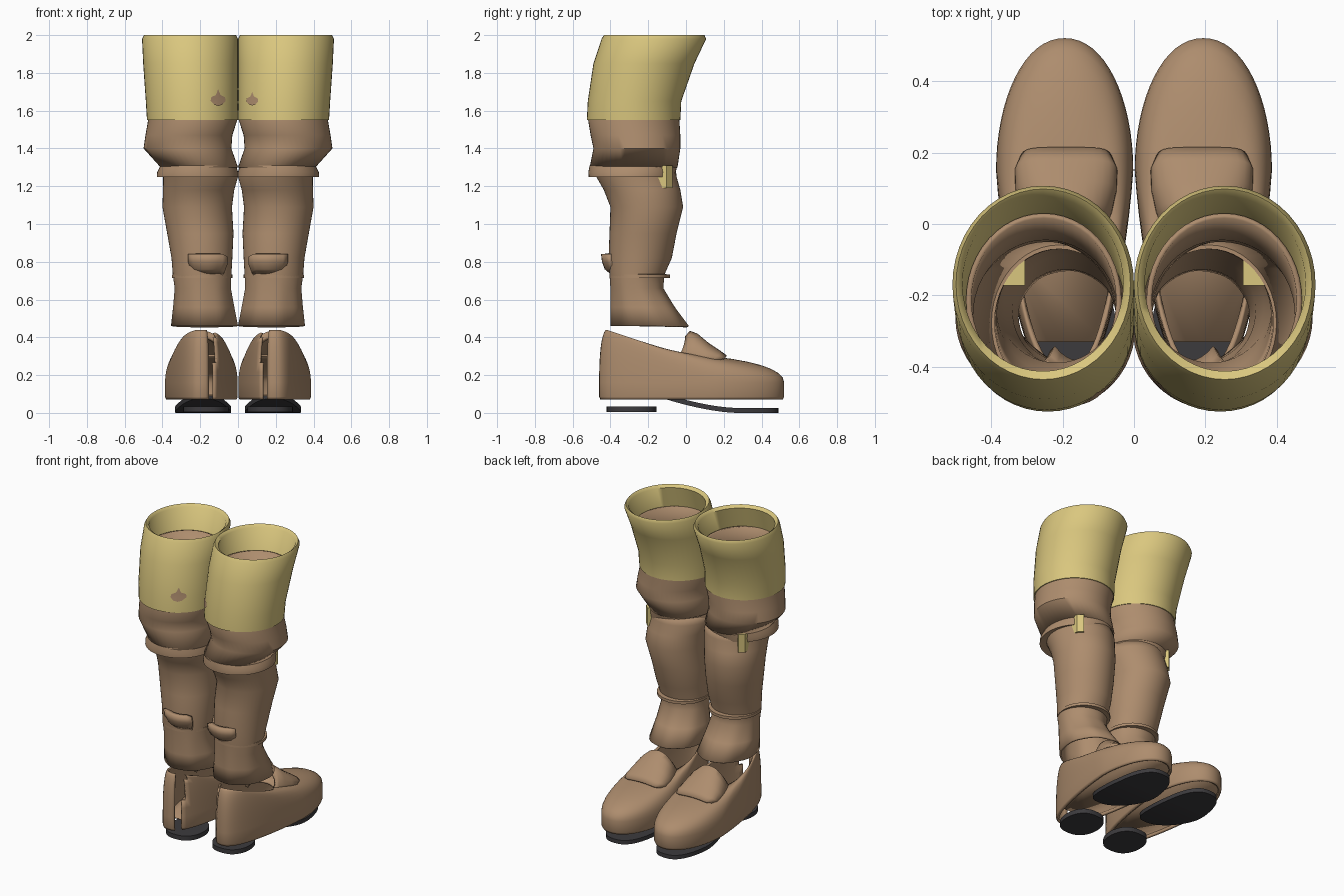
import bpy, bmesh, math

if "Cube" in bpy.data.objects:
    bpy.data.objects.remove(bpy.data.objects["Cube"])

def material(name, rgb):
    m = bpy.data.materials.new(name)
    m.diffuse_color = (*rgb, 1)
    m.use_nodes = True
    m.node_tree.nodes["Principled BSDF"].inputs["Base Color"].default_value = m.diffuse_color
    return m

BROWN = material("brown leather", (0.42, 0.265, 0.155))
YELLOW = material("yellow cloth", (0.70, 0.57, 0.21))
DARK = material("dark rubber", (0.045, 0.043, 0.047))
N = 48

def make(name, bm, mat, thick=0.0, mirror=True, angle=40):
    bmesh.ops.recalc_face_normals(bm, faces=bm.faces)
    me = bpy.data.meshes.new(name)
    bm.to_mesh(me)
    bm.free()
    me.materials.append(mat)
    me.polygons.foreach_set("use_smooth", [True] * len(me.polygons))
    me.set_sharp_from_angle(angle=math.radians(angle))
    ob = bpy.data.objects.new(name, me)
    bpy.context.collection.objects.link(ob)
    if thick:
        s = ob.modifiers.new("thickness", 'SOLIDIFY')
        s.thickness = thick
        s.offset = -1
    if mirror:
        ob.modifiers.new("pair", 'MIRROR')
        ob.modifiers["pair"].use_mirror_merge = False
    return ob

def grid(rows, closed=True, loop=False):
    """Skin rows of points into quads."""
    bm = bmesh.new()
    vs = [[bm.verts.new(p) for p in r] for r in rows]
    n = len(rows[0])
    for i in range(len(vs) if loop else len(vs) - 1):
        a, b = vs[i], vs[(i + 1) % len(vs)]
        for j in range(n if closed else n - 1):
            k = (j + 1) % n
            bm.faces.new((a[j], a[k], b[k], b[j]))
    return bm

def ring(z, x0, x1, y0, y1, ripple=0.0):
    pts = []
    for j in range(N):
        t = 2 * math.pi * j / N
        r = 1 + ripple * math.sin(8 * t)
        pts.append(((x0 + x1) / 2 + (x1 - x0) / 2 * math.cos(t) * r,
                    (y0 + y1) / 2 + (y1 - y0) / 2 * math.sin(t) * r, z))
    return pts

def tube(name, rings, mat, thick=0.0, loop=False, angle=40):
    return make(name, grid([ring(*r) for r in rings], loop=loop), mat, thick, angle=angle)

# Folded yellow cuffs
tube("cuff", [(1.55, .02, .462, -.50, -.05), (1.55, 0, .482, -.525, -.03),
              (1.65, 0, .488, -.52, -.025), (1.85, 0, .502, -.49, .045),
              (1.98, 0, .508, -.447, .107), (2.0, .01, .498, -.435, .098),
              (1.985, .03, .48, -.412, .078), (1.75, .025, .465, -.475, .0)], YELLOW, angle=60)

# Thigh and shin sleeves
tube("thigh_sleeve", [(1.85, .035, .47, -.455, .03), (1.7, .03, .465, -.48, -.03),
                      (1.55, .004, .476, -.518, -.035), (1.47, .03, .49, -.505, -.03),
                      (1.40, .035, .50, -.49, -.03), (1.30, .0, .41, -.51, -.045)], BROWN, .015)
tube("shin_sleeve", [(1.30, .01, .40, -.49, -.055), (1.25, .0, .396, -.475, -.05),
                     (1.18, .02, .397, -.435, -.03), (1.09, .032, .40, -.40, -.015),
                     (.95, .024, .375, -.405, -.05), (.82, .03, .352, -.41, -.075),
                     (.73, .035, .345, -.405, -.115), (.66, .038, .335, -.40, -.12, .006),
                     (.56, .02, .343, -.40, -.06, .014), (.46, .0, .355, -.40, .015, .010)],
     BROWN, .012)

# Knee band and ankle strap
tube("knee_band", [(1.26, .02, .39, -.48, -.07), (1.25, -.004, .43, -.515, -.06),
                   (1.275, .0, .428, -.517, -.055), (1.31, .01, .41, -.51, -.045),
                   (1.31, .03, .39, -.48, -.07)], BROWN, loop=True)
tube("ankle_strap", [(.715, .04, .34, -.40, -.12), (.715, .03, .35, -.405, -.085),
                     (.733, .03, .35, -.405, -.085), (.735, .04, .34, -.40, -.12)], BROWN, loop=True)

# Shin flap on the front
rows = []
for i, (z, y, w) in enumerate([(.84, -.45, .105), (.80, -.445, .105), (.76, -.43, .09), (.735, -.40, .075)]):
    rows.append([(.16 + w * u / 4, y + .045 * (u / 4) ** 2, z - .012 * (u < -3)) for u in range(-4, 5)])
make("shin_flap", grid(rows, closed=False), BROWN, .03)

# Buckle tab at the outer back of the knee
bm = bmesh.new()
pts = [(-.03, -.05), (.03, -.05), (.03, .02), (.0, .05), (-.03, .02)]
low = [bm.verts.new((.335 + a, -.122 + b, 1.19)) for a, b in pts]
base = bm.faces.new(low)
up = bmesh.ops.extrude_face_region(bm, geom=[base])
for v in up["geom"]:
    if isinstance(v, bmesh.types.BMVert):
        v.co.z = 1.31
make("knee_buckle", bm, YELLOW, angle=20)

# Worn patches on the cuff front, following its curve
def cuff_front(x, z):
    f = (z - 1.65) / .2
    y0, y1 = -.52 + .03 * f, -.025 + .07 * f
    c = (abs(x) - .246) / .246
    return (y0 + y1) / 2 - (y1 - y0) / 2 * math.sqrt(max(0, 1 - c * c)) - .007

def patch(name, cx, cz, w, h):
    bm = bmesh.new()
    shape = [(0, 1.1), (.3, .4), (.9, .15), (1, -.3), (.5, -.75), (0, -.9),
             (-.5, -.75), (-1, -.3), (-.9, .15), (-.3, .4)]
    def at(a, b):
        x, z = cx + a * w, cz + b * h
        return bm.verts.new((x, cuff_front(x, z), z))
    mid = at(0, 0)
    vs = [at(a, b) for a, b in shape]
    for i, v in enumerate(vs):
        bm.faces.new((mid, v, vs[(i + 1) % len(vs)]))
    make(name, bm, BROWN, mirror=False)

patch("left_worn_patch", -.105, 1.665, .04, .045)
patch("right_worn_patch", .075, 1.66, .032, .036)

# Shoe upper: outline curved up to a raised opening, with a slit in the heel
def outline(t):
    c, s = math.cos(t), math.sin(t)
    w = .192 * (1 - .22 * max(0, -s))
    e = .8 if s < 0 else .95
    return (.194 + w * math.copysign(abs(c) ** e, c), .15 + (.37 if s > 0 else .61) * s)

def shoe_column(t):
    px, py = outline(t)
    qx, qy = .19 + .125 * math.cos(t), -.14 + (.17 if math.sin(t) > 0 else .285) * math.sin(t)
    back = max(0, min(1, (.1 - py) / .5))
    rim = .31 + .13 * max(0, min(1, (.0 - qy) / .42)) ** 1.1
    ctrl = .27 + .13 * back
    col = [(px * .97 + .006, py * .985, .07), (px, py, .085)]
    for i in range(9):
        u = i / 8
        a, b, c = (1 - u) ** 2, 2 * u * (1 - u), u * u
        col.append(((a + b) * px + c * qx, (a + b) * py + c * qy, a * .16 + b * ctrl + c * rim))
    return col

cols = [shoe_column(2 * math.pi * j / 64) for j in range(64)]
bm = grid(list(zip(*cols)))
slit = [f for f in bm.faces if f.calc_center_median().y < -.3
        and .118 < f.calc_center_median().x < .158]
bmesh.ops.delete(bm, geom=slit, context='FACES')
make("shoe_upper", bm, BROWN, .014, angle=60)

# Insole closing the shoe underneath
bm = bmesh.new()
pts = []
for j in range(N):
    x, y = outline(2 * math.pi * j / N)
    pts.append(bm.verts.new((.194 + (x - .194) * .93, max(-.33, y * .95), .10)))
bmesh.ops.remove_doubles(bm, verts=bm.verts, dist=.0005)
bm.faces.new([v for v in pts if v.is_valid])
make("insole", bm, BROWN, .01)

# Loafer strap and tongue across the instep
rows = []
for y, h, w in [(-.005, .13, .105), (.02, .16, .115), (.06, .145, .13), (.12, .095, .143),
                (.18, .055, .145), (.215, .03, .13)]:
    rows.append([(.19 + w * math.sin(a * math.pi / 16),
                  y - .04 * (abs(a) / 8) ** 4, .275 + h * max(0, math.cos(a * math.pi / 16)) ** .7)
                 for a in range(-8, 9)])
make("instep_strap", grid(rows, closed=False), BROWN, .02, angle=50)

# Dark soles: slabs cut across the foot, following a curved underside
def sole(name, y0, y1, cx, half, under, thick):
    rows = []
    for i in range(25):
        a = math.pi * i / 24
        y = (y0 + y1) / 2 - (y1 - y0) / 2 * math.cos(a)
        w = max(.004, half(y) * math.sin(a) ** .75)
        z = under(y)
        rows.append([(cx - w, y, z), (cx + w, y, z), (cx + w, y, z + thick), (cx - w, y, z + thick)])
    bm = grid(rows)
    bm.verts.ensure_lookup_table()
    bm.faces.new(bm.verts[:4])
    bm.faces.new(bm.verts[-4:])
    make(name, bm, DARK)

sole("heel_sole", -.42, -.155, .17, lambda y: .12, lambda y: .004, .03)
sole("front_sole", -.115, .49, .185, lambda y: .125 + .025 * min(1, max(0, (y + .1) / .3)),
     lambda y: .075 * max(0, (.27 - y) / .385) ** 1.6, .026)
